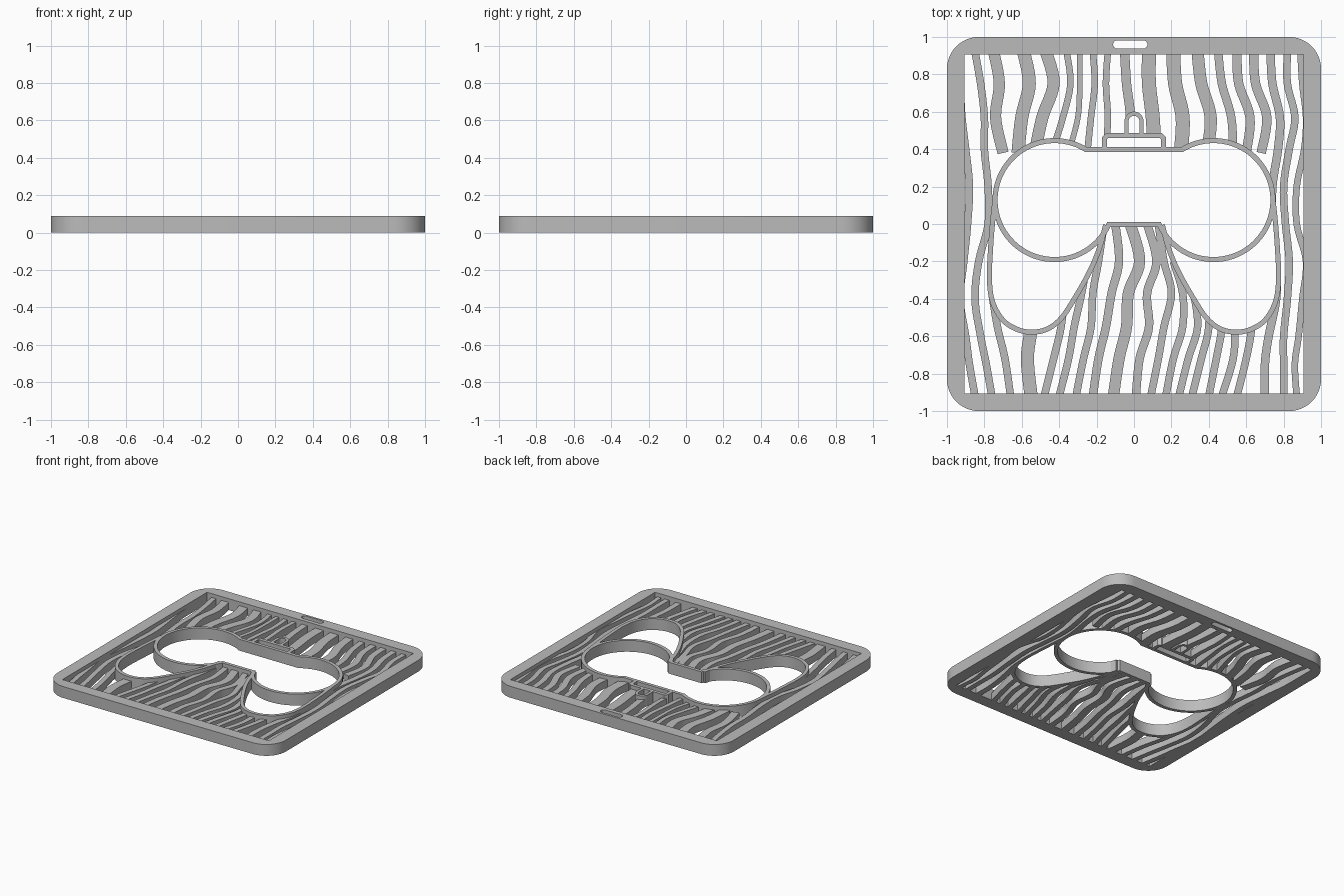
import bpy
import bmesh
import math
from mathutils import Vector

cube = bpy.data.objects.get("Cube")
if cube:
    bpy.data.objects.remove(cube, do_unlink=True)

HEIGHT = 0.09
SLAT_TOP = 0.06
WALL = 0.027

grey = bpy.data.materials.new("plain grey")
grey.use_nodes = True
GREY = (0.5, 0.5, 0.5, 1)
grey.diffuse_color = GREY
grey.node_tree.nodes["Principled BSDF"].inputs["Base Color"].default_value = GREY


def make_object(name, bm):
    bmesh.ops.recalc_face_normals(bm, faces=bm.faces[:])
    mesh = bpy.data.meshes.new(name)
    bm.to_mesh(mesh)
    bm.free()
    mesh.materials.append(grey)
    obj = bpy.data.objects.new(name, mesh)
    bpy.context.scene.collection.objects.link(obj)
    return obj


def prism(name, loop, bottom, top):
    """Solid with a flat outline."""
    bm = bmesh.new()
    low = [bm.verts.new((x, y, bottom)) for x, y in loop]
    high = [bm.verts.new((x, y, top)) for x, y in loop]
    bm.faces.new(low)
    bm.faces.new(high)
    for i in range(len(loop)):
        j = (i + 1) % len(loop)
        bm.faces.new((low[i], low[j], high[j], high[i]))
    return make_object(name, bm)


def add_ribbon(bm, path, width, top, closed=False):
    """Upright wall of even width along a path, mitred at the corners."""
    pts = [Vector(p) for p in path]
    count = len(pts)
    sections = []
    for i, p in enumerate(pts):
        before = pts[i - 1] if i or closed else None
        after = pts[(i + 1) % count] if closed or i < count - 1 else None
        a = (p - before).normalized() if before else (after - p).normalized()
        b = (after - p).normalized() if after else a
        side = Vector((-a.y - b.y, a.x + b.x)).normalized()
        side *= width / 2 / max(0.5, side.dot(Vector((-a.y, a.x))))
        corners = ((p + side, 0), (p - side, 0), (p - side, top), (p + side, top))
        sections.append([bm.verts.new((q.x, q.y, z)) for q, z in corners])
    for i in range(count if closed else count - 1):
        s, t = sections[i], sections[(i + 1) % count]
        for k in range(4):
            m = (k + 1) % 4
            bm.faces.new((s[k], s[m], t[m], t[k]))
    if not closed:
        bm.faces.new(sections[0])
        bm.faces.new(sections[-1])


def wall(name, path, width=WALL, closed=False):
    bm = bmesh.new()
    add_ribbon(bm, path, width, HEIGHT, closed)
    return make_object(name, bm)


def smooth_path(points, steps=6):
    """Smooth curve through the given points."""
    pts = [Vector(p) for p in points]
    pts = [pts[0]] + pts + [pts[-1]]
    result = []
    for a, b, c, d in zip(pts, pts[1:], pts[2:], pts[3:]):
        for i in range(steps):
            t = i / steps
            result.append(b + (c - a) * (t / 2)
                          + (a - b * 2.5 + c * 2 - d / 2) * t ** 2
                          + (b * 1.5 - a / 2 - c * 1.5 + d / 2) * t ** 3)
    return result + [pts[-1]]


def arc(cx, cy, radius, start, end, steps):
    angles = [math.radians(start + (end - start) * i / steps) for i in range(steps + 1)]
    return [(cx + radius * math.cos(a), cy + radius * math.sin(a)) for a in angles]


def mirrored(path):
    return [(-x, y) for x, y in path]


def cut(obj, cutters):
    """Subtract the cutters, keep the result and remove the helpers."""
    for cutter in cutters:
        cutter.hide_render = True
        mod = obj.modifiers.new("cut", "BOOLEAN")
        mod.operation = "DIFFERENCE"
        mod.solver = "EXACT"
        mod.object = cutter
    graph = bpy.context.evaluated_depsgraph_get()
    mesh = bpy.data.meshes.new_from_object(obj.evaluated_get(graph))
    obj.modifiers.clear()
    obj.data = mesh
    for cutter in cutters:
        bpy.data.objects.remove(cutter, do_unlink=True)


def cutter(loop):
    return prism("cutter", loop, -1, 1)


# Outer frame with rounded corners, square opening and hanging slot
R = 0.17
E = 1 - R
outline = (arc(E, E, R, 0, 90, 12) + arc(-E, E, R, 90, 180, 12)
           + arc(-E, -E, R, 180, 270, 12) + arc(E, -E, R, 270, 360, 12))
frame = prism("frame", outline, 0, HEIGHT)
I = 0.905
slot = arc(0.05, 0.96, 0.022, -90, 90, 8) + arc(-0.09, 0.96, 0.022, 90, 270, 8)
cut(frame, [cutter([(-I, -I), (I, -I), (I, I), (-I, I)]), cutter(slot)])

# Two round lobes joined by a straight bridge
lobe = arc(-0.425, 0.128, 0.318, 58.1, 335.9, 56)
lens_path = lobe + mirrored(lobe)[::-1]
wall("lens_wall", lens_path, closed=True)

# Drooping lobes below the lenses
droop = smooth_path([(0.743, 0.13), (0.757, 0), (0.768, -0.15), (0.773, -0.3), (0.755, -0.42),
                     (0.7, -0.515), (0.62, -0.565), (0.54, -0.578), (0.46, -0.56), (0.39, -0.505),
                     (0.325, -0.41), (0.24, -0.26), (0.185, -0.13), (0.152, -0.005)])
droops = {"left": droop, "right": mirrored(droop)}
for side, path in droops.items():
    wall(side + "_droop_wall", path)

# Bracket and small arch above the bridge
bracket = [(-0.157, 0.4), (-0.157, 0.46), (-0.144, 0.473),
           (0.144, 0.473), (0.157, 0.46), (0.157, 0.4)]
wall("bracket", bracket)
arch = [(0.04, 0.475)] + arc(0, 0.55, 0.04, 0, 180, 12) + [(-0.04, 0.475)]
wall("arch", arch, 0.022)

# Wavy slats: each row is a width, then x at the listed y stations
UPPER_Y = (0.92, 0.75, 0.57, 0.38)
UPPER = [
    (.06, -.75, -.72, -.74, -.7), (.07, -.59, -.56, -.6, -.62),
    (.065, -.47, -.43, -.49, -.53), (.035, -.36, -.34, -.38, -.44),
    (.03, -.29, -.29, -.3, -.35), (.035, -.22, -.21, -.23, -.25),
    (.035, -.14, -.15, -.14, -.15), (.05, -.05, -.04, -.02, -.04),
    (.075, .08, .08, .1, .11), (.075, .21, .22, .26, .25),
    (.065, .34, .36, .41, .39), (.045, .45, .47, .52, .53),
    (.05, .55, .56, .62, .6), (.05, .64, .65, .71, .68)]
LOWER_Y = (-0.92, -0.72, -0.55, -0.37, -0.2, 0)
LOWER = [
    (.04, -.66, -.69, -.73, -.76), (.07, -.55, -.57, -.55, -.55),
    (.04, -.48, -.43, -.39, -.37), (.04, -.4, -.35, -.32, -.28, -.25),
    (.04, -.31, -.27, -.23, -.22, -.19, -.16), (.045, -.22, -.19, -.15, -.12, -.08, -.1),
    (.06, -.11, -.08, -.04, -.03, .03, -.02), (.045, .01, .03, .08, .07, .12, .07),
    (.04, .09, .13, .16, .2, .16, .13), (.04, .17, .21, .26, .26, .21),
    (.04, .24, .29, .34, .32), (.04, .31, .36, .4, .39),
    (.04, .4, .44, .47, .47), (.04, .47, .53, .54, .54), (.04, .55, .6, .63, .64)]
SIDE_Y = (0.92, 0.75, 0.57, 0.4, 0.2, 0, -0.2, -0.4, -0.6, -0.75, -0.92)
SIDES = [
    (.04, -.94, -.93, -.92, -.9, -.88, -.89, -.91, -.93, -.9, -.88, -.85),
    (.04, -.85, -.82, -.8, -.8, -.78, -.78, -.83, -.85, -.82, -.79, -.76),
    (.045, .73, .74, .78, .77, .74, .74, .76, .76, .72, .7, .7),
    (.04, .82, .82, .86, .83, .8, .81, .83, .82, .8, .8, .8),
    (.035, .89, .9, .92, .91, .87, .87, .92, .9, .88, .86, .87)]

for name, stations, rows in (("upper_slats", UPPER_Y, UPPER),
                             ("lower_slats", LOWER_Y, LOWER),
                             ("side_slats", SIDE_Y, SIDES)):
    bm = bmesh.new()
    for width, *xs in rows:
        add_ribbon(bm, smooth_path(list(zip(xs, stations))), width, SLAT_TOP)
    slats = make_object(name, bm)
    openings = [lens_path, bracket, arch, *droops.values()]
    cut(slats, [cutter(loop) for loop in openings])

# Smooth curved walls with crisp edges
for obj in bpy.context.scene.objects:
    if obj.type == "MESH":
        obj.data.shade_smooth()
        obj.data.set_sharp_from_angle(angle=math.radians(30))
